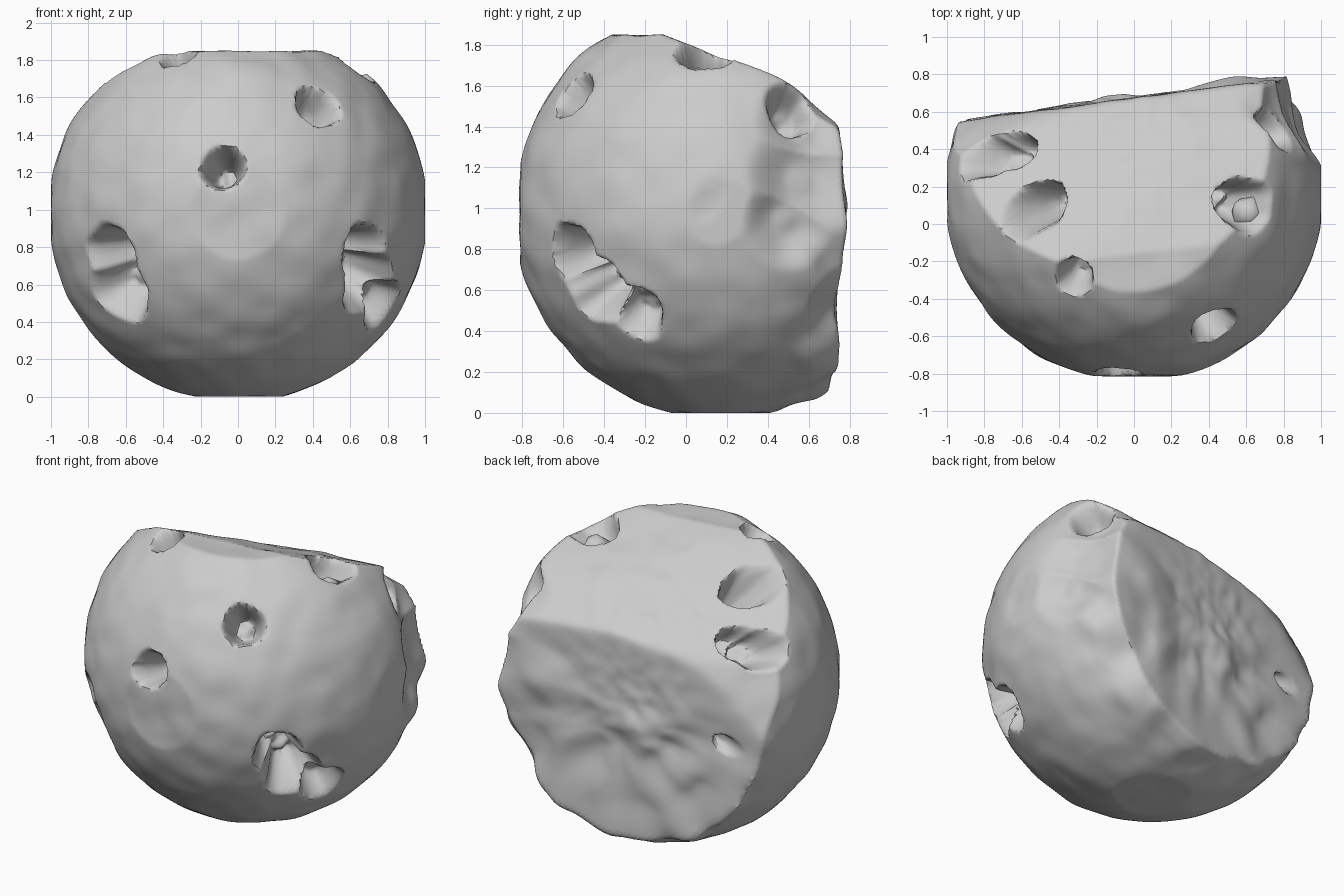
import bpy, bmesh
from mathutils import Vector, noise

if "Cube" in bpy.data.objects:
    bpy.data.objects.remove(bpy.data.objects["Cube"])

CENTER = Vector((0, 0.17, 0.985))
RADIUS = 1.012


def unit(rows):
    return [(Vector(row[0]).normalized(), *row[1:]) for row in rows]


# Hard flat cuts on the ball: outward normal, distance from the ball centre
CUTS = unit([
    ((1, 0, 0), 1.0), ((-1, 0, 0), 1.0), ((0, -1, 0), 0.98), ((0, 0, -1), 0.985),
    ((0, 0, 1), 0.862),
])
# Broken back, blended into one rounded face
BACK_CUTS = unit([
    ((-0.04, 0.36, 0.93), 0.685),
    ((-0.19, 0.49, 0.85), 0.63),
    ((-0.05, 0.65, 0.75), 0.665),
    ((-0.25, 0.75, 0.61), 0.655),
    ((-0.47, 0.79, 0.39), 0.73),
    ((-0.13, 0.99, 0.0), 0.50),
])
# Pits: direction from centre, angular radius, depth
PITS = unit([
    ((-0.08, -0.97, 0.235), 0.115, 0.28),
    ((0.42, -0.71, 0.565), 0.125, 0.22),
    ((-0.32, -0.45, 0.83), 0.10, 0.18),
    ((-0.60, -0.08, 0.79), 0.17, 0.34),
    ((0.60, -0.07, 0.79), 0.15, 0.28),
    ((-0.68, -0.70, -0.24), 0.17, 0.26),
    ((-0.62, -0.64, -0.40), 0.19, 0.24),
    ((0.67, -0.71, -0.21), 0.15, 0.28),
    ((0.69, -0.60, -0.37), 0.18, 0.26),
    ((0.77, -0.40, -0.49), 0.14, 0.17),
    ((-0.83, 0.20, 0.46), 0.14, 0.24),
    ((-0.74, 0.26, 0.52), 0.14, 0.20),
    ((0.80, 0.36, 0.52), 0.14, 0.14),
    ((-0.72, 0.42, -0.14), 0.07, 0.10),
])
# Broad hollows running down the right rear edge
HOLLOWS = unit([
    ((0.80, 0.42, 0.42), 0.28, 0.08),
    ((0.86, 0.40, 0.15), 0.32, 0.09),
    ((0.90, 0.32, -0.04), 0.26, 0.08),
])
# Soft dents (positive) and bumps (negative)
SWELLS = unit([
    ((0.50, 0.58, 0.04), 0.28, -0.06),
    ((0.20, 0.50, -0.38), 0.24, 0.05),
    ((0.60, 0.50, -0.38), 0.20, 0.06),
    ((0.25, 0.53, -0.68), 0.24, -0.02),
    ((-0.40, 0.48, -0.28), 0.22, 0.04),
    ((0.0, -0.66, 0.76), 0.25, -0.02),
])


def smooth(t):
    t = max(0.0, min(1.0, t))
    return t * t * (3 - 2 * t)


def cut_radius(d, cut):
    k = cut[0].dot(d)
    return cut[1] / k if k > 0.05 else 20.0


def surface_point(d):
    # Ball trimmed by the flat cuts and the rounded back
    r = min([RADIUS] + [cut_radius(d, c) for c in CUTS])
    back_r = sum(cut_radius(d, c) ** -50 for c in BACK_CUTS) ** (-1 / 50)
    r = min(r, back_r)
    p = d * r
    # Fine ripples, with strong lumps on the lower back
    r += 0.010 * noise.noise(d * 6)
    lumpy = smooth((p.y - 0.25) / 0.2) * smooth((0.1 - p.z) / 0.25)
    r += 0.045 * lumpy * noise.noise(p * 4.5)
    for a, w, depth in SWELLS:
        r -= depth * smooth(1 - (d - a).length / w)
    r -= max(h * smooth((w - (d - a).length) / (w * 0.8)) for a, w, h in HOLLOWS)
    # Steep ragged pits; overlapping pits merge
    dig = 0.0
    for a, w, depth in PITS:
        dist = (d - a).length
        if dist < w * 1.4:
            edge = w * (1.06 + 0.14 * noise.noise(d * 9))
            dig = max(dig, depth * smooth((edge - dist) / (w * 0.5)))
    r -= dig * (1 + 0.2 * noise.noise(d * 10))
    return CENTER + d * r


bm = bmesh.new()
bmesh.ops.create_icosphere(bm, subdivisions=7, radius=1)
for v in bm.verts:
    v.co = surface_point(v.co.normalized())
    v.co.z = max(v.co.z, 0)
    v.co.x = max(-1, min(1, v.co.x))

# Small nub standing in the right upper pit
nub = bmesh.ops.create_icosphere(bm, subdivisions=1, radius=0.10)["verts"]
for v in nub:
    v.co = v.co + Vector((0.61, 0.06, 1.59))

mesh = bpy.data.meshes.new("pitted_rock")
bm.to_mesh(mesh)
bm.free()
rock = bpy.data.objects.new("pitted_rock", mesh)
bpy.context.collection.objects.link(rock)

grey = bpy.data.materials.new("light_grey")
grey.diffuse_color = (0.6, 0.6, 0.6, 1)
grey.use_nodes = True
grey.node_tree.nodes["Principled BSDF"].inputs["Base Color"].default_value = grey.diffuse_color
mesh.materials.append(grey)

bpy.context.view_layer.objects.active = rock
rock.select_set(True)
bpy.ops.object.shade_smooth_by_angle(angle=0.9)
